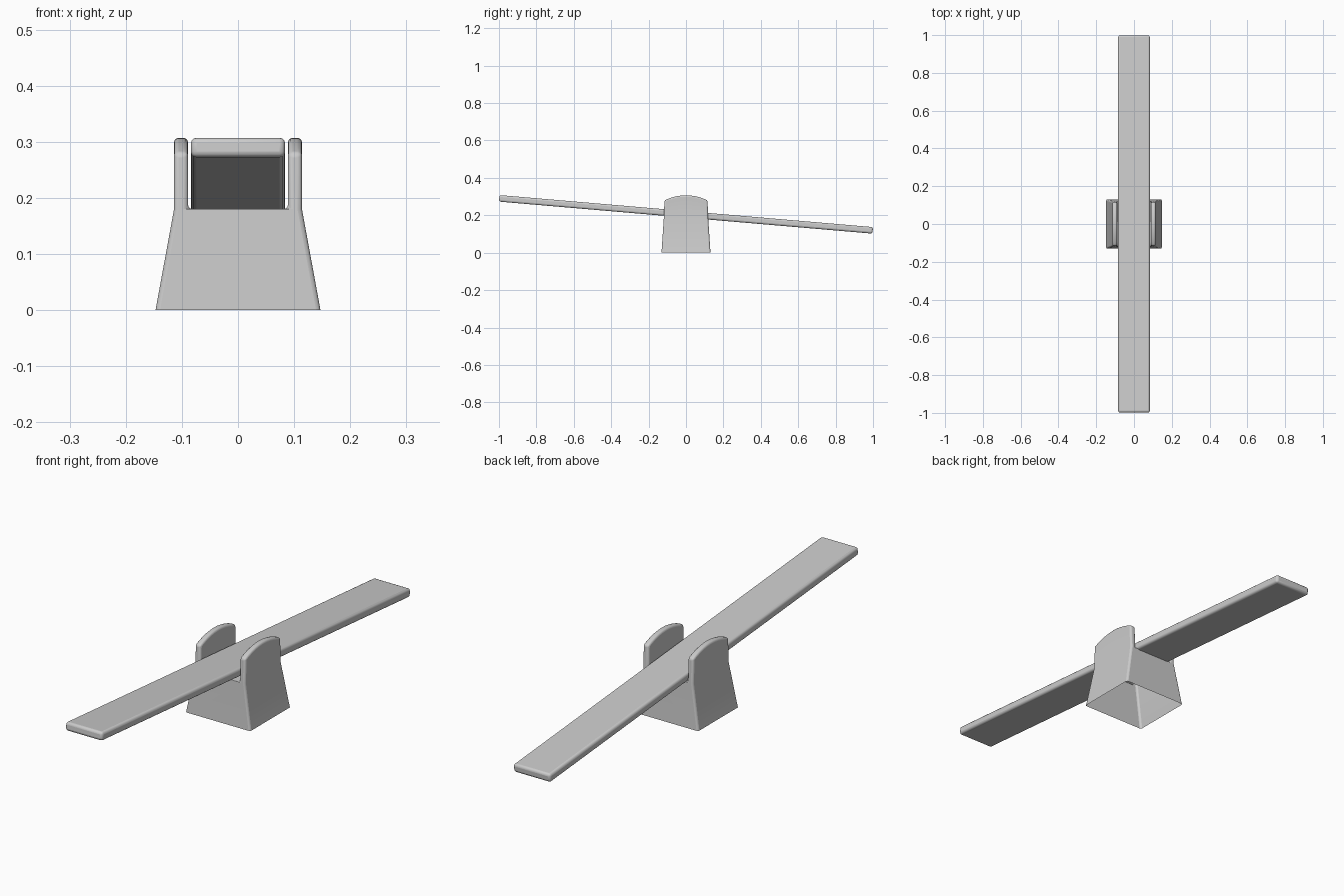
import bpy, bmesh, math

if "Cube" in bpy.data.objects:
    bpy.data.objects.remove(bpy.data.objects["Cube"])


def finish(name, bm, bevel, segments):
    bmesh.ops.recalc_face_normals(bm, faces=bm.faces)
    mesh = bpy.data.meshes.new(name)
    bm.to_mesh(mesh)
    bm.free()
    obj = bpy.data.objects.new(name, mesh)
    bpy.context.collection.objects.link(obj)
    mod = obj.modifiers.new("soft_edges", 'BEVEL')
    mod.width = bevel
    mod.segments = segments
    mod.limit_method = 'ANGLE'
    mod.angle_limit = math.radians(40)
    bpy.ops.object.select_all(action='DESELECT')
    obj.select_set(True)
    bpy.context.view_layer.objects.active = obj
    bpy.ops.object.shade_smooth_by_angle(angle=math.radians(35))
    return obj


# Pivot stand: U-shaped section swept along y, arched cheek tops, open bottom
SADDLE, PEAK, SHOULDER = 0.18, 0.307, 0.28
STEPS = 10


def half_depth(z):
    if z <= SADDLE:
        return 0.131 - 0.012 * z / SADDLE
    return 0.119 - 0.004 * min(1, (z - SADDLE) / 0.1)


bm = bmesh.new()
rings = []
for i in range(STEPS + 1):
    s = -1 + 2 * i / STEPS
    top = PEAK - (PEAK - SHOULDER) * s * s
    right = [(0.147, 0), (0.114, SADDLE), (0.114, top), (0.089, top), (0.089, SADDLE)]
    section = right + [(-x, z) for x, z in reversed(right)]
    rings.append([bm.verts.new((x, s * half_depth(z), z)) for x, z in section])
for a, b in zip(rings, rings[1:]):
    for k in range(9):
        bm.faces.new((a[k], a[k + 1], b[k + 1], b[k]))
for r in (rings[0], rings[-1]):
    bm.faces.new([r[k] for k in (0, 1, 4, 5, 8, 9)])
    bm.faces.new(r[1:5])
    bm.faces.new(r[5:9])
finish("pivot_stand", bm, 0.008, 3)

# Tilted plank
bm = bmesh.new()
bmesh.ops.create_cube(bm, size=1)
bmesh.ops.scale(bm, vec=(0.168, 2.004, 0.035), verts=bm.verts)
plank = finish("plank", bm, 0.010, 3)
plank.location = (0, 0, 0.205)
plank.rotation_euler = (math.radians(-4.9), 0, 0)
